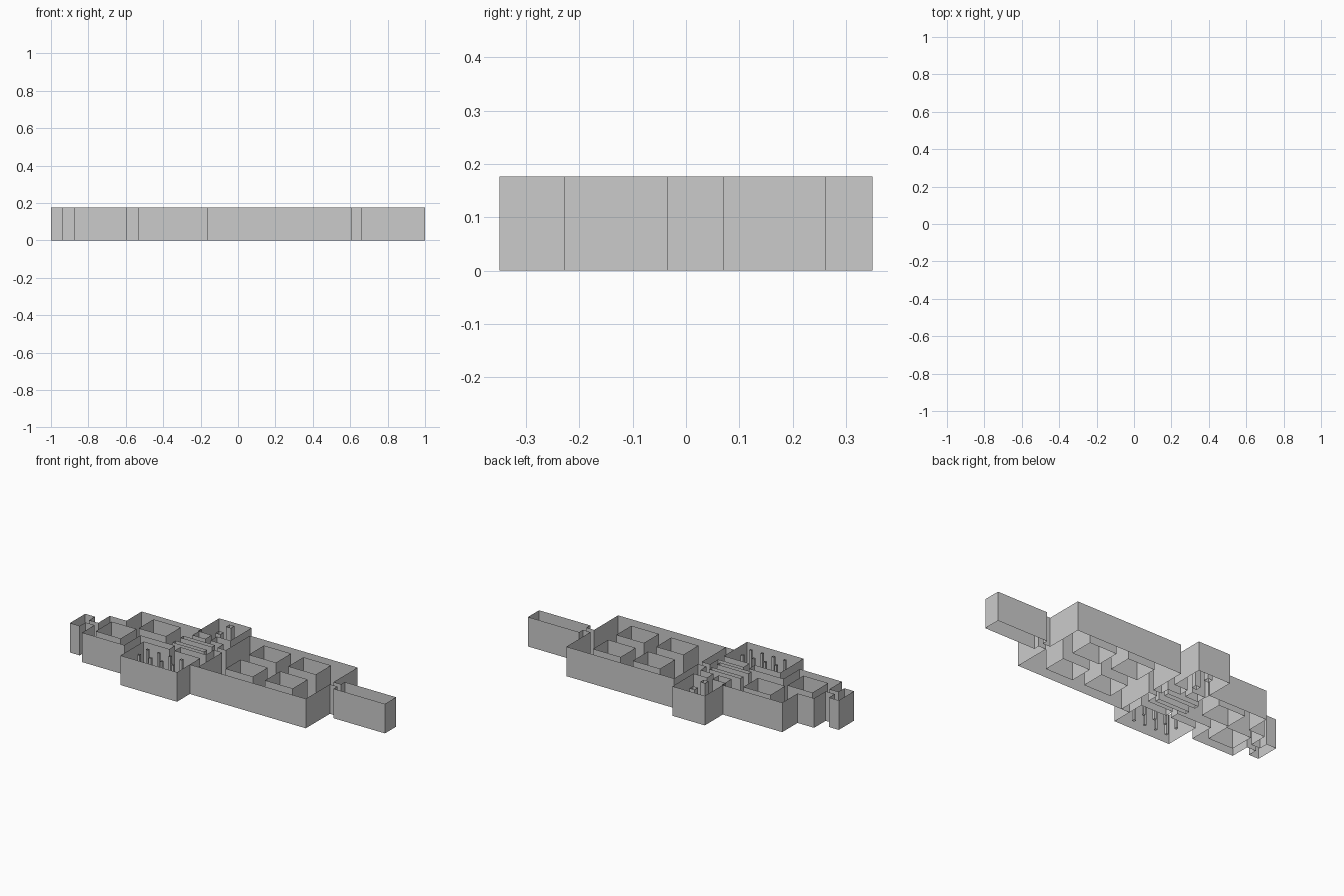
import bpy

if "Cube" in bpy.data.objects:
    bpy.data.objects.remove(bpy.data.objects["Cube"])

H = 0.177  # wall height


def wall(name, pts, closed=True):
    """Vertical zero-thickness wall running along a plan outline."""
    n = len(pts)
    verts = [(x, y, 0) for x, y in pts] + [(x, y, H) for x, y in pts]
    faces = []
    for i in range(n if closed else n - 1):
        j = (i + 1) % n
        faces.append((i, j, n + j, n + i))
    me = bpy.data.meshes.new(name)
    me.from_pydata(verts, [], faces)
    ob = bpy.data.objects.new(name, me)
    bpy.context.collection.objects.link(ob)
    return ob


def block(name, x0, x1, y0, y1):
    return wall(name, [(x0, y0), (x1, y0), (x1, y1), (x0, y1)])


def post(name, x, y, s):
    return block(name, x - s / 2, x + s / 2, y - s / 2, y + s / 2)


# East corridor, leading through a narrow doorway into the hall
east = [(.66, 0), (.66, -.035), (1, -.035), (1, .07), (.66, .07), (.66, .035)]
# Hall, north part
hall_n = [(.61, .035), (.61, .263), (-.105, .263), (-.105, .035)]
# North alcove and the shelf room's north side
north = [(-.16, .035), (-.16, .09), (-.245, .09), (-.245, .15), (-.155, .15),
         (-.155, .35), (-.37, .35), (-.37, .15), (-.28, .15), (-.28, .09)]
# West rooms, north side
west_n = [(-.365, .09), (-.365, .18), (-.765, .18), (-.765, .035),
          (-.875, .035), (-.875, -.075)]
# Small end room
end_room = [(-.935, -.075), (-.935, -.02), (-1, -.02), (-1, -.165),
            (-.935, -.165), (-.935, -.11)]
# West rooms, south side
west_s = [(-.875, -.11), (-.875, -.228), (-.595, -.228), (-.595, -.075)]
# Pillared south room and its doorway
south = [(-.365, -.075), (-.365, -.13), (-.535, -.13), (-.535, -.35),
         (-.16, -.35), (-.16, -.13), (-.33, -.13), (-.33, -.075)]
# Hall, south part
hall_s = [(-.16, -.075), (-.16, 0), (-.105, 0), (-.105, -.228),
          (.61, -.228), (.61, 0)]
wall("outer_walls", east + hall_n + north + west_n + end_room + west_s
     + south + hall_s)
wall("hall_front_return", [(-.16, -.228), (-.105, -.228)], closed=False)

# Four large hall blocks
for x0, x1 in ((.03, .21), (.292, .475)):
    for y0, y1 in ((-.16, -.018), (.06, .203)):
        block("hall_block", x0, x1, y0, y1)

# One block in each west room
block("west_block", -.825, -.66, -.17, -.02)
block("middle_block", -.655, -.475, -.005, .135)

# Long shelves
for y in (-.035, .04):
    block("shelf", -.40, -.19, y - .014, y + .014)

# Square posts in the north alcove
for y in (.20, .30):
    post("alcove_post", -.262, y, .032)

# Thin posts in the south room
for x in (-.46, -.385, -.31, -.235):
    for y in (-.28, -.2):
        post("thin_post", x, y, .014)
